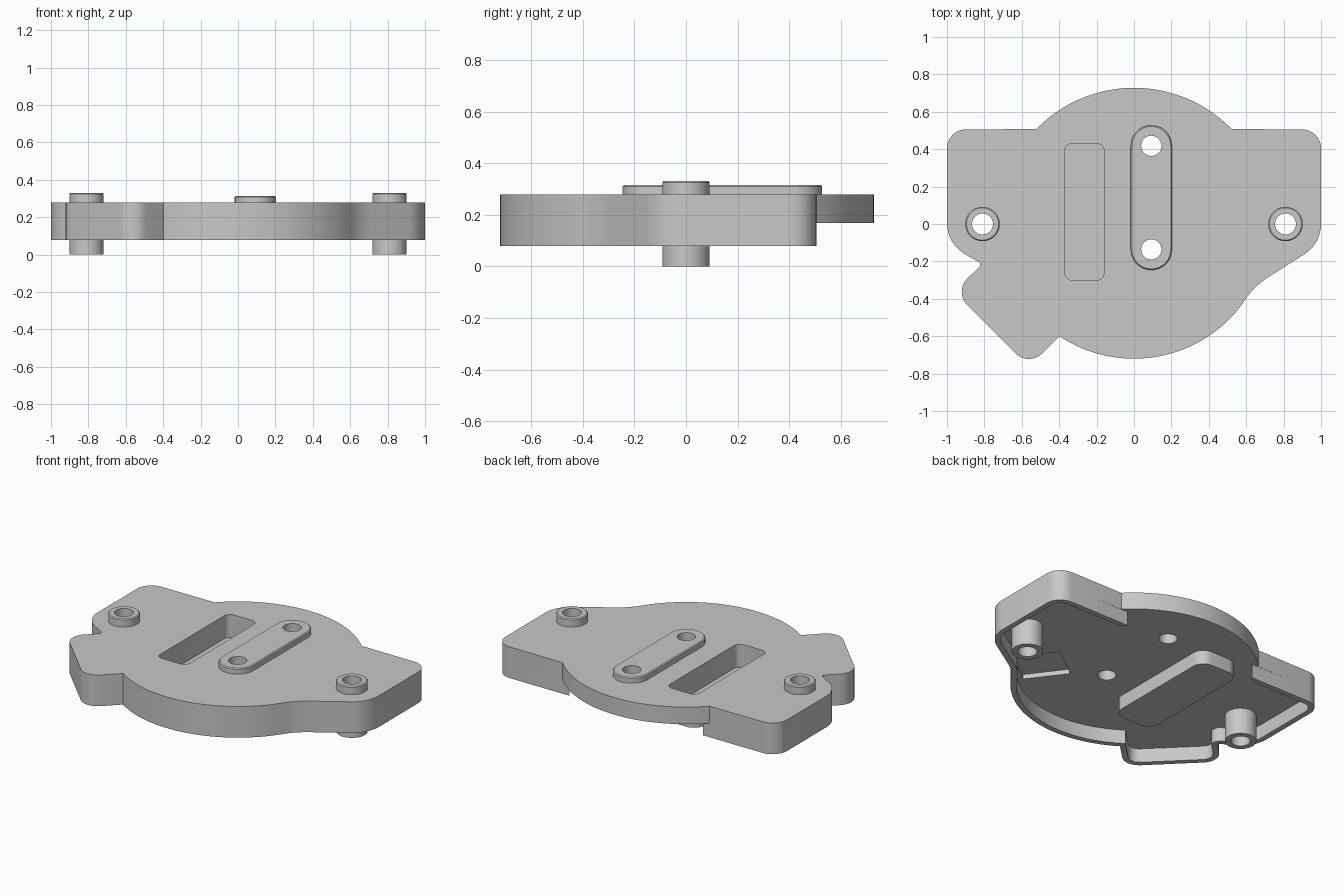
import bpy, bmesh
from math import sin, cos, tan, radians
from mathutils import Vector, Matrix

if "Cube" in bpy.data.objects:
    bpy.data.objects.remove(bpy.data.objects["Cube"])

grey = bpy.data.materials.new("light grey")
grey.use_nodes = True
colour = (0.58, 0.58, 0.58, 1)
grey.diffuse_color = colour
grey.node_tree.nodes["Principled BSDF"].inputs["Base Color"].default_value = colour

TOP, RIM, CEILING = 0.278, 0.078, 0.168
WALL = 0.035


def rounded(corners, steps=8):
    """Turn (x, y, radius) corners into a filleted outline."""
    out = []
    for i, (x, y, r) in enumerate(corners):
        p = Vector((x, y))
        if r == 0:
            out.append(p)
            continue
        a = (Vector(corners[i - 1][:2]) - p).normalized()
        b = (Vector(corners[(i + 1) % len(corners)][:2]) - p).normalized()
        half = a.angle(b) / 2
        centre = p + (a + b).normalized() * (r / sin(half))
        start = p + a * (r / tan(half)) - centre
        end = p + b * (r / tan(half)) - centre
        turn = start.angle_signed(end)
        for k in range(steps + 1):
            t = -turn * k / steps
            out.append(centre + Matrix.Rotation(t, 2) @ start)
    return out


def arc(r, a0, a1, n, cx=0, cy=0):
    return [(cx + r * cos(radians(a0 + (a1 - a0) * k / n)),
             cy + r * sin(radians(a0 + (a1 - a0) * k / n)), 0) for k in range(n + 1)]


def circle(x, y, r):
    return arc(r, 0, 360, 48, x, y)[:-1]


def box(x0, x1, y0, y1, r):
    return rounded([(x0, y0, r), (x1, y0, r), (x1, y1, r), (x0, y1, r)])


def prism(name, outline, z0, z1, chamfer=0, shrink=0):
    """Extrude an outline, optionally offset inwards or eased at the top."""
    bm = bmesh.new()
    face = bm.faces.new([bm.verts.new((p[0], p[1], z0)) for p in outline])
    face.normal_update()
    if shrink:
        bmesh.ops.inset_region(bm, faces=[face], thickness=shrink,
                               use_boundary=True, use_even_offset=True)
        ring = [f for f in bm.faces if f != face]
        bmesh.ops.delete(bm, geom=ring, context="FACES")
    ext = bmesh.ops.extrude_face_region(bm, geom=[face], use_keep_orig=True)["geom"]
    verts = [g for g in ext if isinstance(g, bmesh.types.BMVert)]
    bmesh.ops.translate(bm, verts=verts, vec=(0, 0, z1 - z0 - chamfer))
    cap = [g for g in ext if isinstance(g, bmesh.types.BMFace)]
    bmesh.ops.recalc_face_normals(bm, faces=bm.faces)
    if chamfer:
        bmesh.ops.inset_region(bm, faces=cap, thickness=chamfer, use_even_offset=True)
        for v in {v for f in cap for v in f.verts}:
            v.co.z = z1
    mesh = bpy.data.meshes.new(name)
    bm.to_mesh(mesh)
    bm.free()
    mesh.materials.append(grey)
    obj = bpy.data.objects.new(name, mesh)
    bpy.context.scene.collection.objects.link(obj)
    return obj


def cut(obj, cutters):
    """Subtract the cutters in turn and bake the result."""
    for c in cutters:
        c.hide_render = True
        mod = obj.modifiers.new("cut", "BOOLEAN")
        mod.operation, mod.solver, mod.object = "DIFFERENCE", "EXACT", c
    graph = bpy.context.evaluated_depsgraph_get()
    graph.update()
    baked = bpy.data.meshes.new_from_object(obj.evaluated_get(graph))
    obj.modifiers.clear()
    obj.data = baked


# Outline of the housing, counter-clockwise from the back arc
outline = rounded(
    arc(0.728, 44.2, 135.8, 40)
    + [(-1, 0.505, 0.1), (-1, -0.105, 0.19), (-0.81, -0.215, 0.018),
       (-0.965, -0.36, 0.1), (-0.5625, -0.7625, 0.1)]
    + arc(0.72, 236.5, 322, 40)
    + [(0.645, -0.331, 0.4), (1, -0.105, 0.19), (1, 0.505, 0.1)])

# Capsule pad outline
PX, PY0, PY1, PR = 0.0925, -0.136, 0.418, 0.11
capsule = arc(PR, 0, 180, 24, PX, PY1) + arc(PR, 180, 360, 24, PX, PY0)

# Cutters
cavity = prism("cavity_cutter", outline, -0.1, CEILING, shrink=WALL)
back_gap = prism("back_gap_cutter", box(-0.7, 0.7, 0.506, 0.9, 0), -0.1, CEILING)
slot = prism("slot_cutter", box(-0.37, -0.16, -0.3, 0.43, 0.04), 0.13, 0.5)
pad_holes = [prism("pad_hole_cutter", circle(PX, y, 0.054), -0.1, 0.5) for y in (PY0, PY1)]
boss_holes = [prism("boss_hole_cutter", circle(x, 0, 0.056), -0.1, 0.5) for x in (-0.81, 0.81)]
boss_seats = [prism("boss_seat_cutter", circle(x, 0, 0.075), -0.1, 0.5) for x in (-0.81, 0.81)]
turn = Matrix.Rotation(radians(37), 2)
square = [turn @ p + Vector((0.457, -0.292)) for p in box(-0.13, 0.13, -0.14, 0.14, 0)]
recess = prism("recess_cutter", square, 0.1, CEILING + 0.03)

# Housing shell
housing = prism("housing", outline, RIM, TOP)
cut(housing, [cavity, back_gap, slot, recess] + pad_holes + boss_seats)

# Tray under the slot
tray = prism("slot_tray", box(-0.405, -0.125, -0.335, 0.465, 0.075), RIM, CEILING + 0.02)
cut(tray, [slot])

# Raised pad with two holes
pad = prism("raised_pad", capsule, TOP - 0.02, 0.315, 0.006)
cut(pad, pad_holes)

# Tubular bosses
bosses = []
for side, x, hole in zip(("right", "left"), (-0.81, 0.81), boss_holes):
    boss = prism(side + "_boss", circle(x, 0, 0.092), 0, 0.33, 0.006)
    cut(boss, [hole])
    bosses.append(boss)

for c in [cavity, back_gap, slot, recess] + pad_holes + boss_holes + boss_seats:
    bpy.data.objects.remove(c)

# Smooth the curved walls, keep edges sharp
bpy.ops.object.select_all(action="DESELECT")
for obj in [housing, tray, pad] + bosses:
    obj.select_set(True)
    bpy.context.view_layer.objects.active = obj
bpy.ops.object.shade_smooth_by_angle(angle=radians(30))
